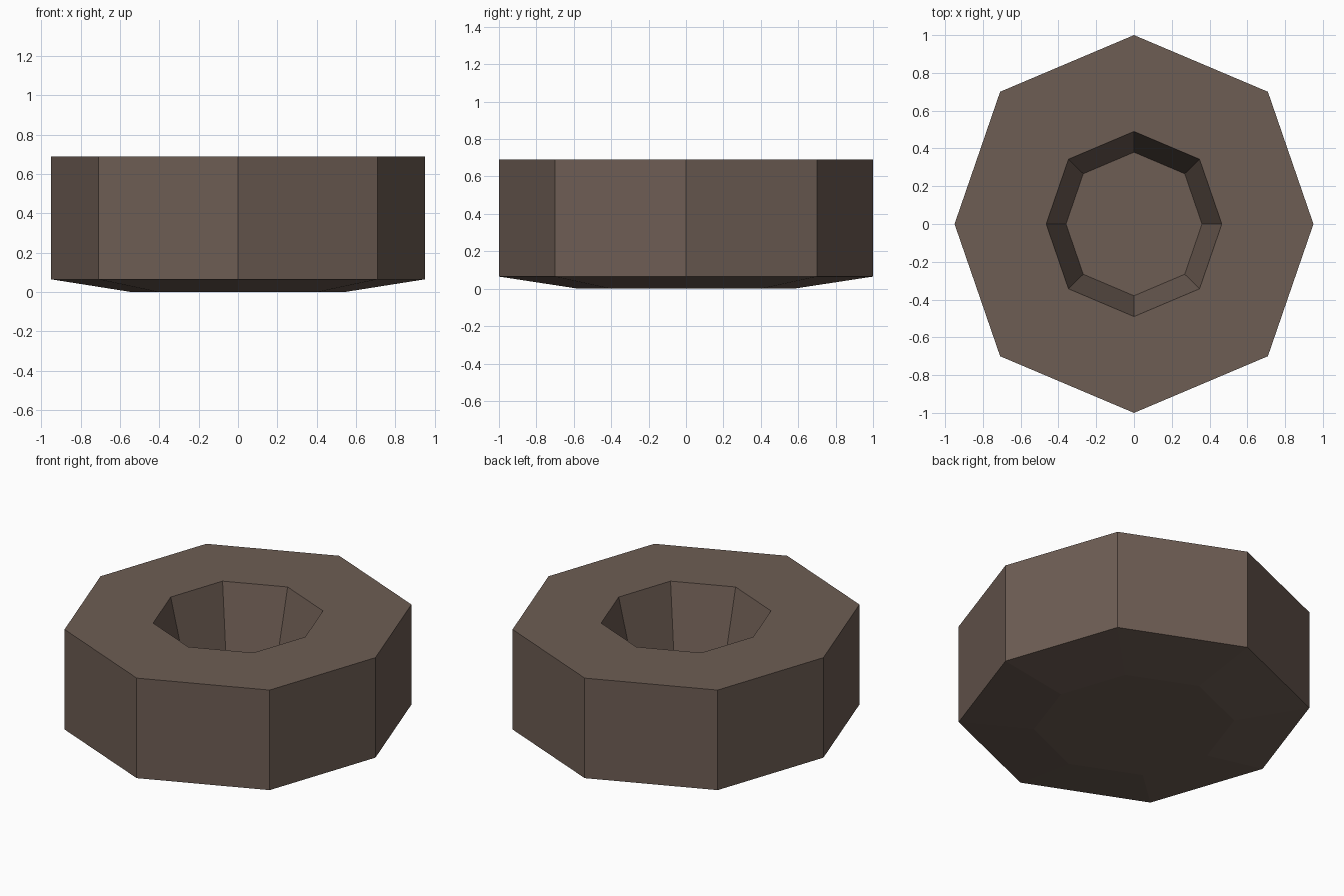
import bpy, bmesh, math

if "Cube" in bpy.data.objects:
    bpy.data.objects.remove(bpy.data.objects["Cube"])

# Clay brown, the only colour
clay = bpy.data.materials.new("dark_clay")
clay.diffuse_color = (0.155, 0.110, 0.088, 1)
clay.use_nodes = True
clay.node_tree.nodes["Principled BSDF"].inputs["Base Color"].default_value = clay.diffuse_color

# Profile rings: (scale x, scale y, height), from base edge round into the hollow
RINGS = [
    (0.54, 0.575, 0.0),    # base
    (0.95, 1.0, 0.065),    # outer wall bottom
    (0.95, 1.0, 0.69),     # outer wall top
    (0.465, 0.49, 0.69),   # inner rim
    (0.36, 0.38, 0.25),    # hollow floor
]


def octagon(bm, sx, sy, z):
    # Slightly squashed octagon; diagonal corners sit a little outside in x
    verts = []
    for i in range(8):
        a = math.pi * i / 4
        k = 1.055 if i % 2 else 1.0
        verts.append(bm.verts.new((sx * k * math.cos(a), sy * (0.99 if i % 2 else 1) * math.sin(a), z)))
    return verts


bm = bmesh.new()
loops = [octagon(bm, *r) for r in RINGS]
for low, high in zip(loops, loops[1:]):
    for i in range(8):
        j = (i + 1) % 8
        bm.faces.new((low[i], low[j], high[j], high[i]))
bm.faces.new(loops[0][::-1])   # underside
bm.faces.new(loops[-1])        # hollow floor
bmesh.ops.recalc_face_normals(bm, faces=bm.faces)

mesh = bpy.data.meshes.new("octagonal_bowl")
bm.to_mesh(mesh)
bm.free()
mesh.materials.append(clay)
bpy.context.collection.objects.link(bpy.data.objects.new("octagonal_bowl", mesh))
